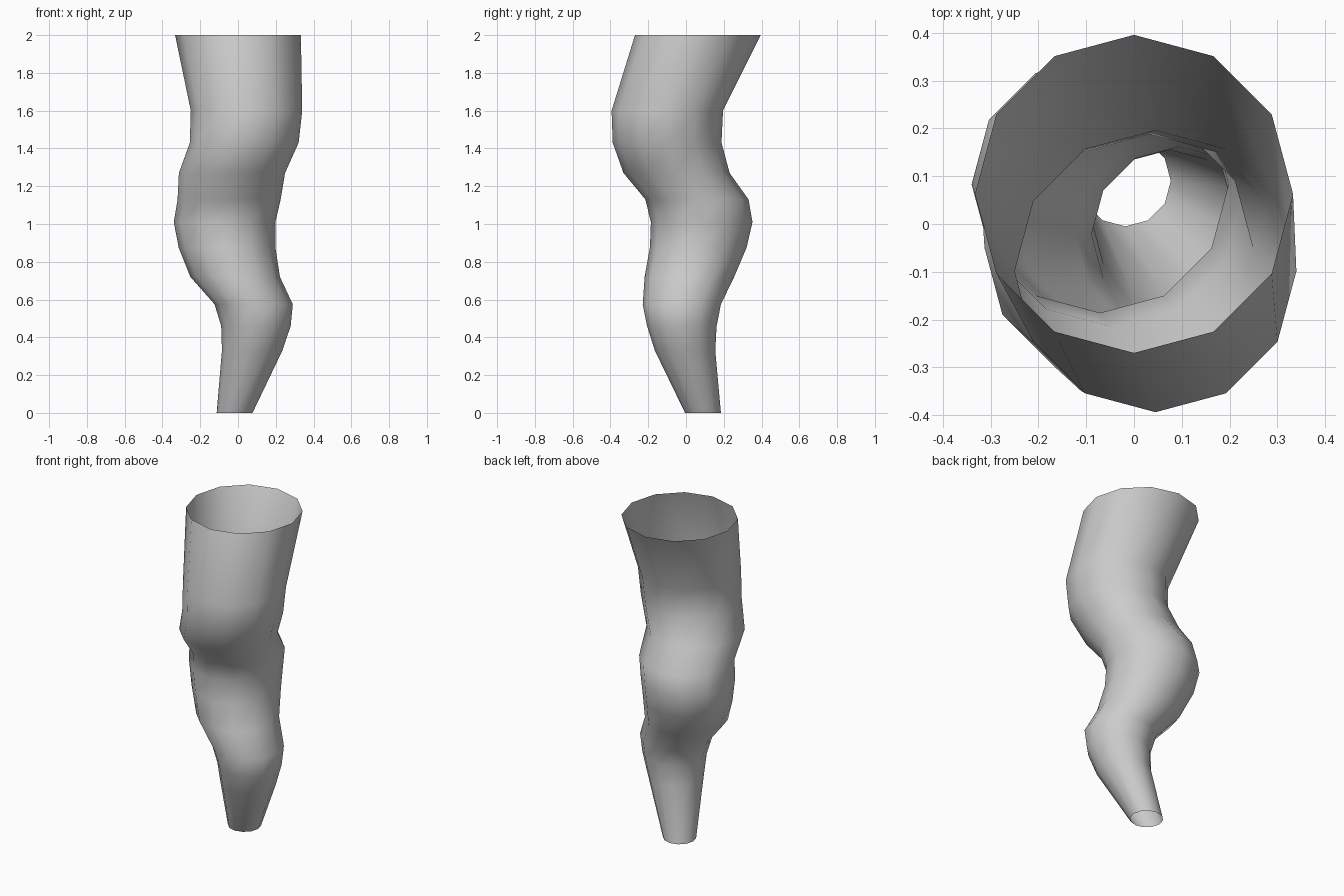
import bpy, bmesh
from math import cos, sin, pi

SIDES = 12

# Cross-sections of the winding tube: (centre x, centre y, z, radius)
SECTIONS = [
    (-0.018, 0.090, 0.00, 0.095),
    (0.075, -0.005, 0.33, 0.160),
    (0.095, -0.022, 0.46, 0.184),
    (0.083, -0.022, 0.575, 0.207),
    (-0.015, 0.018, 0.72, 0.237),
    (-0.058, 0.065, 0.875, 0.256),
    (-0.071, 0.083, 1.01, 0.269),
    (-0.047, 0.058, 1.13, 0.273),
    (-0.032, -0.050, 1.27, 0.281),
    (0.033, -0.100, 1.43, 0.288),
    (0.045, -0.099, 1.60, 0.295),
    (0.000, 0.063, 2.00, 0.333),
]

# Winding open-ended tube, lofted through the level rings
bm = bmesh.new()
rings = []
for x, y, z, r in SECTIONS:
    rings.append([bm.verts.new((x + r * cos(2 * pi * i / SIDES),
                                y + r * sin(2 * pi * i / SIDES), z))
                  for i in range(SIDES)])
for low, high in zip(rings, rings[1:]):
    for i in range(SIDES):
        j = (i + 1) % SIDES
        bm.faces.new((low[i], low[j], high[j], high[i])).smooth = True

mesh = bpy.data.meshes.new("winding_tube")
bm.to_mesh(mesh)
bm.free()
tube = bpy.data.objects.new("winding_tube", mesh)
bpy.context.collection.objects.link(tube)
